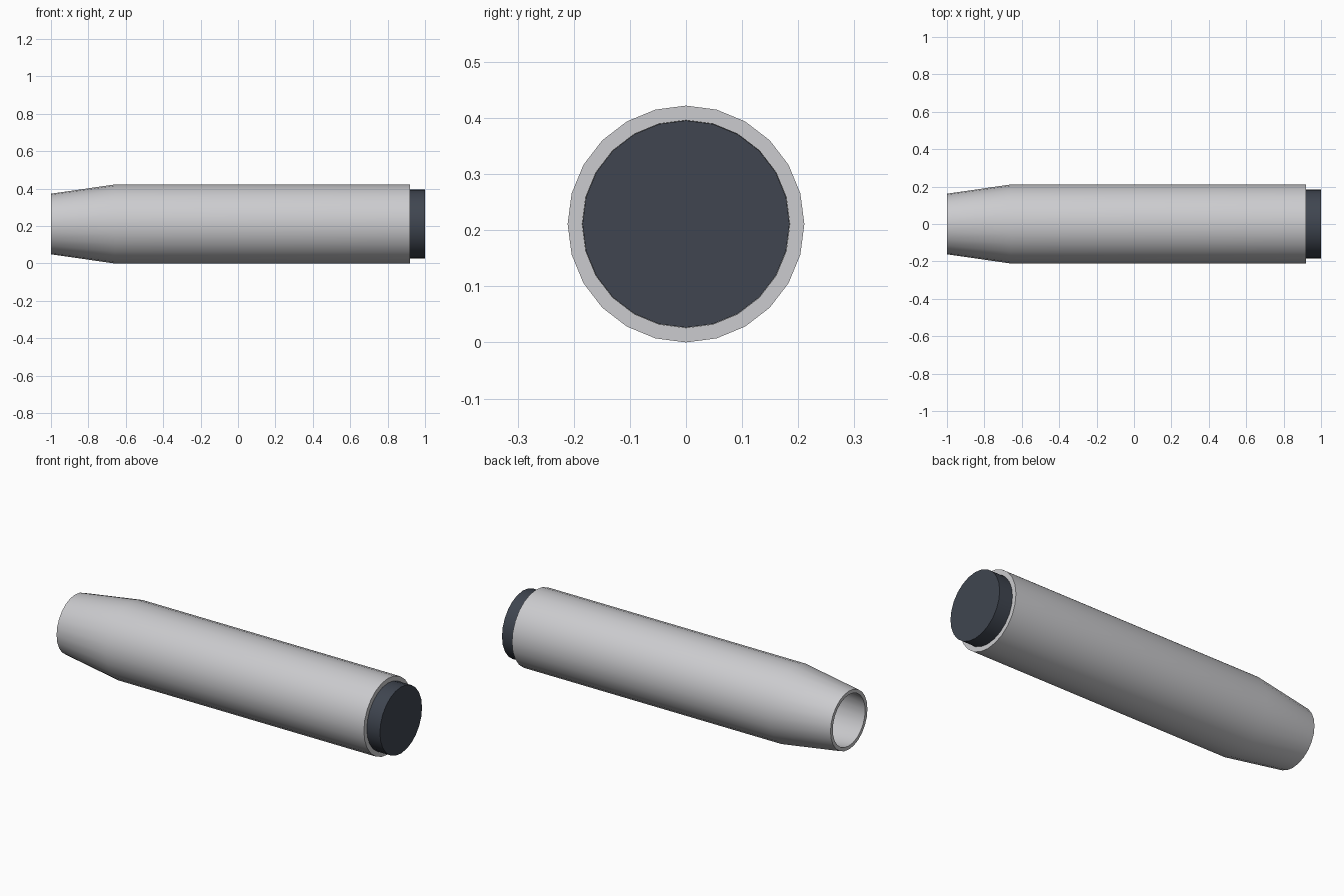
import bpy
import bmesh
import math

cube = bpy.data.objects.get("Cube")
if cube:
    bpy.data.objects.remove(cube, do_unlink=True)

SIDES = 24
AXIS_Z = 0.211


def make_material(name, rgb):
    mat = bpy.data.materials.new(name)
    mat.use_nodes = True
    colour = (*rgb, 1.0)
    mat.diffuse_color = colour
    mat.node_tree.nodes["Principled BSDF"].inputs["Base Color"].default_value = colour
    return mat


def lathe(name, profile, mat, closed=False):
    """Turn an (x, radius) profile around the long axis."""
    bm = bmesh.new()
    rings = []
    for x, r in profile:
        angles = [2 * math.pi * i / SIDES for i in range(SIDES)]
        rings.append([bm.verts.new((x, r * math.sin(a), r * math.cos(a))) for a in angles])
    pairs = list(zip(rings, rings[1:]))
    if closed:
        pairs.append((rings[-1], rings[0]))
    else:
        bm.faces.new(rings[0])
        bm.faces.new(rings[-1])
    for a, b in pairs:
        for i in range(SIDES):
            j = (i + 1) % SIDES
            bm.faces.new((a[i], a[j], b[j], b[i]))
    bmesh.ops.recalc_face_normals(bm, faces=bm.faces)
    mesh = bpy.data.meshes.new(name)
    bm.to_mesh(mesh)
    bm.free()
    mesh.materials.append(mat)
    obj = bpy.data.objects.new(name, mesh)
    obj.location.z = AXIS_Z
    bpy.context.collection.objects.link(obj)
    bpy.ops.object.select_all(action="DESELECT")
    obj.select_set(True)
    bpy.context.view_layer.objects.active = obj
    bpy.ops.object.shade_smooth_by_angle(angle=math.radians(30))
    return obj


light_grey = make_material("light grey", (0.60, 0.60, 0.62))
dark_slate = make_material("dark slate", (0.05, 0.06, 0.08))

# Hollow barrel with a tapered open mouth
lathe("barrel", [(-1, 0.162), (-0.66, 0.211), (0.92, 0.211),
                 (0.92, 0.185), (-0.66, 0.185), (-1, 0.142)], light_grey, closed=True)

# End plug closing the rear of the barrel
lathe("end_plug", [(0.88, 0.1845), (1, 0.1845)], dark_slate)
